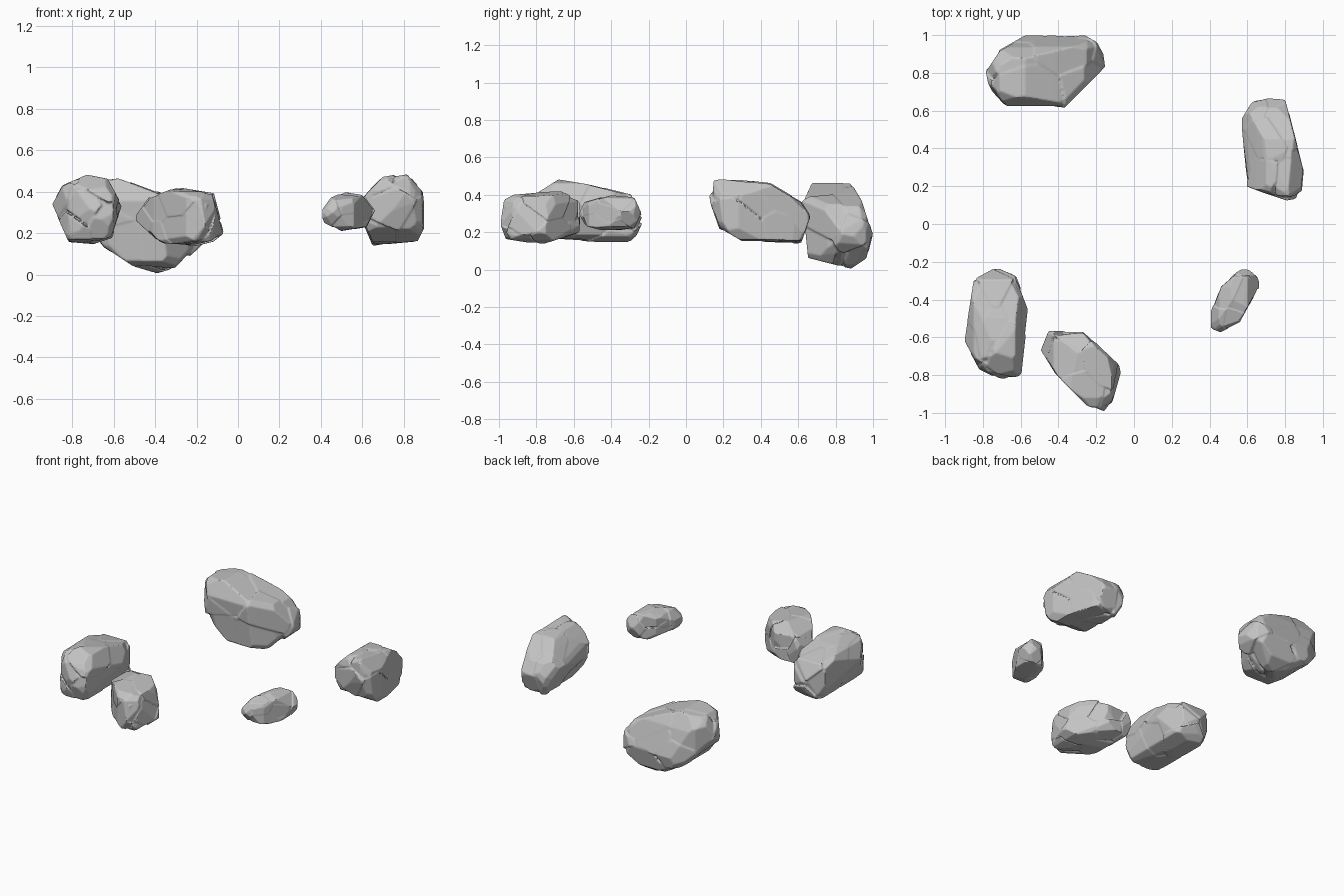
import bpy, bmesh, math, random
from itertools import product
from mathutils import Vector
from mathutils.geometry import convex_hull_2d

default_cube = bpy.data.objects.get("Cube")
if default_cube:
    bpy.data.objects.remove(default_cube, do_unlink=True)

stone = bpy.data.materials.new("grey stone")
stone.use_nodes = True
stone_colour = (0.55, 0.55, 0.55, 1)
stone.diffuse_color = stone_colour
stone.node_tree.nodes["Principled BSDF"].inputs["Base Color"].default_value = stone_colour


def add_hull(bm, points):
    """Add the convex hull of some points to a bmesh."""
    verts = [bm.verts.new(p) for p in points]
    bmesh.ops.convex_hull(bm, input=verts)
    loose = [v for v in bm.verts if not v.link_faces]
    bmesh.ops.delete(bm, geom=loose, context='VERTS')


def clip(points, origin, normal):
    """Cut a convex solid with a plane and keep the side behind it."""
    bm = bmesh.new()
    add_hull(bm, points)
    bmesh.ops.remove_doubles(bm, verts=bm.verts[:], dist=0.0002)
    side = {v: (v.co - origin).dot(normal) for v in bm.verts}
    kept = [v.co.copy() for v in bm.verts if side[v] <= 0]
    for edge in bm.edges:
        a, b = edge.verts
        if side[a] * side[b] < 0:
            kept.append(a.co.lerp(b.co, side[a] / (side[a] - side[b])))
    bm.free()
    return kept if len(kept) > 3 else points


def clip_to_outline(points, outline, i, j):
    """Trim a solid to a convex outline drawn on axes i and j."""
    flat = [Vector(p) for p in outline]
    ring = [flat[k] for k in convex_hull_2d(flat)]
    middle = sum(ring, Vector((0, 0))) / len(ring)
    for a, b in zip(ring, ring[1:] + ring[:1]):
        normal, origin = Vector(), Vector()
        normal[i], normal[j] = b.y - a.y, a.x - b.x
        origin[i], origin[j] = a
        if (a - middle).dot(Vector((normal[i], normal[j]))) < 0:
            normal.negate()
        points = clip(points, origin, normal.normalized())
    return points


def chip(points, centre, normal, keep):
    """Slice off whatever sticks out furthest along a direction."""
    normal = normal.normalized()
    reach = max((p - centre).dot(normal) for p in points)
    return clip(points, centre + normal * reach * keep, normal)


def fracture(points, centre, count, span):
    """Split a boulder into long slabs set at uneven depths with cracks between."""
    axis = max((p - q for p in points for q in points), key=lambda d: d.length).normalized()

    def squash(d):
        return d - axis * d.dot(axis) * 0.5

    # Spread the slab seeds evenly just under the surface
    spots = []
    for _ in range(150):
        a, b, c = random.sample(points, 3)
        spot = a.lerp(b, random.random()).lerp(c, random.random())
        spots.append(centre.lerp(spot, 0.8))
    seeds = [max(spots, key=lambda p: p.z)]
    while len(seeds) < count:
        seeds.append(max(spots, key=lambda s: min(squash(s - t).length for t in seeds)))

    slabs = [[centre.lerp(p, 0.91) for p in points]]
    for seed in seeds:
        depth = random.uniform(0.96, 1.03)
        slab = [centre + (p - centre) * depth for p in points]
        for other in seeds:
            if other is not seed:
                normal = squash(other - seed).normalized()
                overlap = random.uniform(-0.016, 0.02) * span
                slab = clip(slab, (seed + other) / 2 + normal * overlap, normal)
        for _ in range(3):
            jitter = Vector([random.uniform(-0.6, 0.6) for _ in range(3)])
            slab = chip(slab, centre, (seed - centre).normalized() + jitter,
                        random.uniform(0.94, 0.98))
        slabs.append(slab)
    return slabs


def make_rock(name, seed, slab_count, top, front, side):
    random.seed(seed)
    # Rough block trimmed to its plan and elevations
    points = [Vector(c) for c in product((-2, 2), repeat=3)]
    for outline, i, j in ((top, 0, 1), (front, 0, 2), (side, 1, 2)):
        points = clip_to_outline(points, outline, i, j)
    low = Vector([min(p[k] for p in points) for k in range(3)])
    high = Vector([max(p[k] for p in points) for k in range(3)])
    centre = (low + high) / 2
    span = max(high - low)

    # Knock off the corners
    for signs in product((-1, 1), repeat=3):
        normal = Vector([s * random.uniform(0.4, 1) for s in signs])
        points = chip(points, centre, normal, random.uniform(0.9, 0.96))

    # Broken slabs around a solid core
    bm = bmesh.new()
    for slab in fracture(points, centre, slab_count, span):
        add_hull(bm, slab)
    bmesh.ops.recalc_face_normals(bm, faces=bm.faces[:])
    mesh = bpy.data.meshes.new(name)
    bm.to_mesh(mesh)
    bm.free()
    rock = bpy.data.objects.new(name, mesh)
    bpy.context.collection.objects.link(rock)

    # Fuse the slabs and wear the edges
    for obj in bpy.context.selected_objects:
        obj.select_set(False)
    rock.select_set(True)
    bpy.context.view_layer.objects.active = rock
    fuse = rock.modifiers.new("fuse", 'REMESH')
    fuse.mode = 'VOXEL'
    fuse.voxel_size = span * 0.0095
    wear = rock.modifiers.new("wear", 'SMOOTH')
    wear.iterations = 1
    for modifier in ("fuse", "wear"):
        bpy.ops.object.modifier_apply(modifier=modifier)
    rock.data.materials.clear()
    rock.data.materials.append(stone)
    bpy.ops.object.shade_smooth_by_angle(angle=math.radians(35))


# Each rock: plan (x, y), front elevation (x, z), side elevation (y, z)
make_rock(
    "back_rock", 3, 14,
    [(-.8, .8), (-.72, .92), (-.58, 1), (-.27, 1), (-.2, .96), (-.14, .85), (-.37, .62), (-.67, .61), (-.77, .72)],
    [(-.8, .32), (-.74, .45), (-.58, .47), (-.42, .41), (-.25, .34), (-.14, .18), (-.3, .03), (-.4, 0), (-.5, .03), (-.65, .13)],
    [(.62, .36), (.67, .47), (.88, .47), (.94, .37), (1, .18), (.97, .06), (.88, 0), (.65, .06)])
make_rock(
    "left_rock", 8, 13,
    [(.6, .2), (.56, .54), (.64, .67), (.7, .68), (.8, .67), (.9, .28), (.89, .17), (.83, .12), (.68, .17)],
    [(.57, .33), (.65, .42), (.7, .47), (.82, .49), (.9, .4), (.9, .22), (.87, .16), (.65, .14)],
    [(.12, .39), (.13, .48), (.18, .49), (.45, .46), (.62, .36), (.67, .28), (.62, .14), (.3, .15), (.18, .22)])
make_rock(
    "right_rock", 5, 13,
    [(-.9, -.62), (-.85, -.3), (-.72, -.23), (-.63, -.27), (-.56, -.45), (-.6, -.81), (-.7, -.83), (-.82, -.77)],
    [(-.9, .34), (-.85, .43), (-.73, .48), (-.63, .46), (-.56, .33), (-.61, .18), (-.7, .15), (-.82, .16)],
    [(-.83, .3), (-.79, .41), (-.68, .48), (-.5, .45), (-.3, .4), (-.23, .27), (-.29, .14), (-.78, .17)])
make_rock(
    "front_rock", 12, 12,
    [(-.49, -.67), (-.45, -.57), (-.28, -.56), (-.08, -.75), (-.07, -.8), (-.11, -.94), (-.15, -1), (-.25, -.96), (-.41, -.8)],
    [(-.5, .27), (-.43, .37), (-.3, .42), (-.12, .39), (-.07, .2), (-.12, .16), (-.2, .14), (-.37, .15)],
    [(-1, .24), (-.98, .37), (-.92, .4), (-.68, .42), (-.57, .37), (-.57, .2), (-.79, .13), (-.97, .16)])
make_rock(
    "small_rock", 21, 10,
    [(.41, -.46), (.46, -.33), (.54, -.26), (.59, -.23), (.66, -.29), (.66, -.34), (.56, -.52), (.46, -.57), (.41, -.55)],
    [(.4, .3), (.45, .37), (.52, .4), (.6, .39), (.66, .31), (.62, .23), (.5, .21), (.42, .25)],
    [(-.57, .3), (-.54, .36), (-.4, .4), (-.28, .39), (-.24, .3), (-.28, .22), (-.42, .2), (-.53, .23)])
